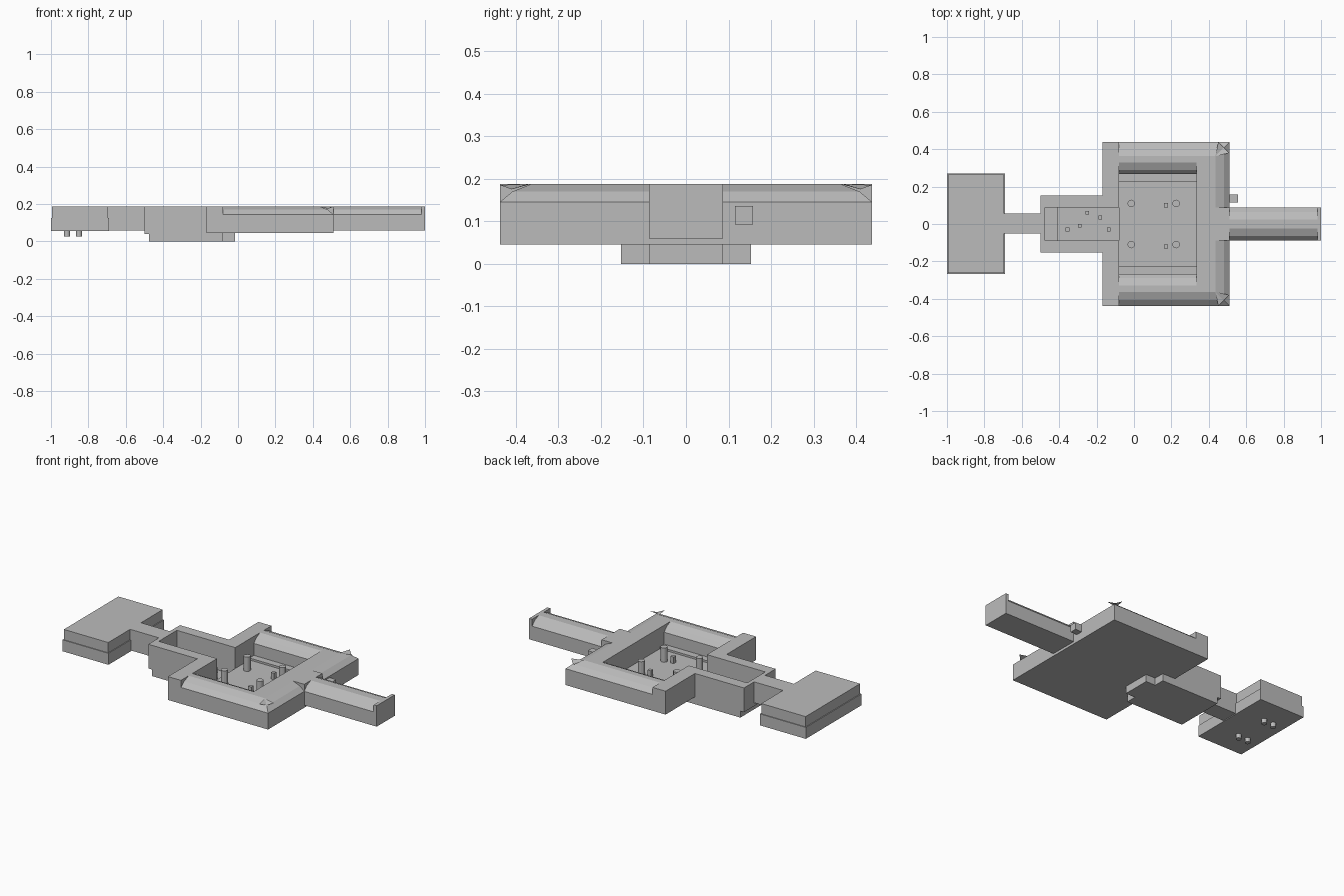
import bpy, bmesh, math

if "Cube" in bpy.data.objects:
    bpy.data.objects.remove(bpy.data.objects["Cube"])

# one stone colour
stone = bpy.data.materials.new("grey_stone")
stone.diffuse_color = (0.5, 0.5, 0.5, 1)
stone.use_nodes = True
stone.node_tree.nodes["Principled BSDF"].inputs["Base Color"].default_value = stone.diffuse_color


def mesh_object(name, verts, faces):
    me = bpy.data.meshes.new(name)
    bm = bmesh.new()
    vs = [bm.verts.new(v) for v in verts]
    for f in faces:
        bm.faces.new([vs[i] for i in f])
    bmesh.ops.recalc_face_normals(bm, faces=bm.faces)
    bm.to_mesh(me)
    bm.free()
    me.materials.append(stone)
    ob = bpy.data.objects.new(name, me)
    bpy.context.collection.objects.link(ob)
    return ob


def loft(name, rings):
    """Closed rings joined into a capped solid."""
    n = len(rings[0])
    verts = [v for r in rings for v in r]
    faces = [list(range(n)), list(range(len(verts) - n, len(verts)))]
    for k in range(len(rings) - 1):
        for i in range(n):
            j = (i + 1) % n
            faces.append([k * n + i, k * n + j, (k + 1) * n + j, (k + 1) * n + i])
    return mesh_object(name, verts, faces)


def box(name, x0, x1, y0, y1, z0, z1):
    return loft(name, [[(x0, y0, z), (x1, y0, z), (x1, y1, z), (x0, y1, z)] for z in (z0, z1)])


def prism_x(name, profile, x0, x1):
    return loft(name, [[(x, y, z) for y, z in profile] for x in (x0, x1)])


def cylinder(name, x, y, z0, z1, r, n=12):
    ring = [(x + r * math.cos(i * math.tau / n), y + r * math.sin(i * math.tau / n)) for i in range(n)]
    return loft(name, [[(a, b, z) for a, b in ring] for z in (z0, z1)])


TOP, HALF, EAST, DOOR = 0.188, 0.4375, 0.51, 0.0875

# west hall: two stacked slabs with short pegs underneath
box("west_hall_lower", -1, -0.69, -0.267, 0.27, 0.055, 0.125)
box("west_hall_upper", -0.995, -0.695, -0.262, 0.265, 0.125, TOP)
for x in (-0.915, -0.85):
    for y in (-0.11, 0.11):
        cylinder("hall_peg", x, y, 0.028, 0.06, 0.016)
box("west_corridor", -0.695, -0.49, -0.05, 0.055, 0.06, TOP)

# sunken passage
box("passage_end_wall", -0.5, -0.475, -0.153, 0.153, 0.04, TOP)
box("passage_landing", -0.475, -0.41, -DOOR, DOOR, 0, 0.06)
box("passage_floor", -0.41, -0.08, -DOOR, DOOR, 0, 0.02)
box("passage_step", -0.08, -0.015, -DOOR, DOOR, 0, 0.046)
for s in (-1, 1):
    ya, yb = sorted((s * DOOR, s * 0.153))
    box("passage_wall", -0.475, -0.165, ya, yb, 0.04, TOP)
    box("passage_foundation", -0.475, -0.08, ya, yb, 0, 0.045)
for x, y in ((-0.25, 0.06), (-0.18, 0.035), (-0.29, -0.01), (-0.355, -0.03), (-0.135, -0.03)):
    box("passage_block", x - 0.01, x + 0.01, y - 0.01, y + 0.01, 0.02, 0.06)

# courtyard outer rim with bevelled eaves, swept round three sides
section = [(0, 0.045), (0, 0.145), (0.03, 0.17), (0.075, TOP), (0.09, TOP), (0.09, 0.045)]
loft("courtyard_rim", [
    [(-0.08, HALF - d, z) for d, z in section],
    [(EAST - d, HALF - d, z) for d, z in section],
    [(EAST - d, d - HALF, z) for d, z in section],
    [(-0.08, d - HALF, z) for d, z in section]])

# courtyard side walls, west walls, edging and corner fins
for s in (-1, 1):
    inner = [(0.2675, 0.045), (0.2675, 0.145), (0.29, 0.17), (0.328, TOP), (0.3475, TOP), (0.3475, 0.045)]
    prism_x("courtyard_side_wall", [(s * y, z) for y, z in inner], -0.08, 0.335)
    ya, yb = sorted((s * DOOR, s * HALF))
    box("courtyard_west_wall", -0.168, -0.08, ya, yb, 0.045, TOP)
    ya, yb = sorted((s * 0.225, s * 0.2675))
    box("courtyard_edging", -0.08, 0.335, ya, yb, 0.045, 0.072)
    mesh_object("corner_fin",
                [(0.435, s * 0.3625, TOP), (0.45, s * HALF, 0.185), (0.48, s * 0.41, 0.175), (EAST, s * 0.38, 0.185)],
                [(0, 1, 2), (0, 2, 3)])
    # pillars and floor blocks
    for x in (-0.015, 0.225):
        cylinder("courtyard_pillar", x, s * 0.11, 0.06, 0.147, 0.02)
box("courtyard_east_wall", 0.335, 0.42, -0.3475, 0.3475, 0.045, TOP)
box("east_gate", 0.42, EAST, -DOOR, DOOR, 0.045, TOP)
box("courtyard_floor", -0.08, 0.335, -0.2675, 0.2675, 0.045, 0.06)
for y in (0.1, -0.12):
    box("courtyard_block", 0.16, 0.182, y - 0.011, y + 0.011, 0.06, 0.1)

# east corridor with bevelled roof and square end wall
half = [(DOOR, 0.06), (DOOR, 0.145), (0.065, 0.17), (0.024, TOP)]
prism_x("east_corridor", half + [(-y, z) for y, z in reversed(half)], EAST, 0.98)
box("east_end_wall", 0.98, 1, -DOOR, DOOR, 0.06, TOP)
box("east_wall_knob", EAST, 0.555, 0.115, 0.157, 0.092, 0.136)
